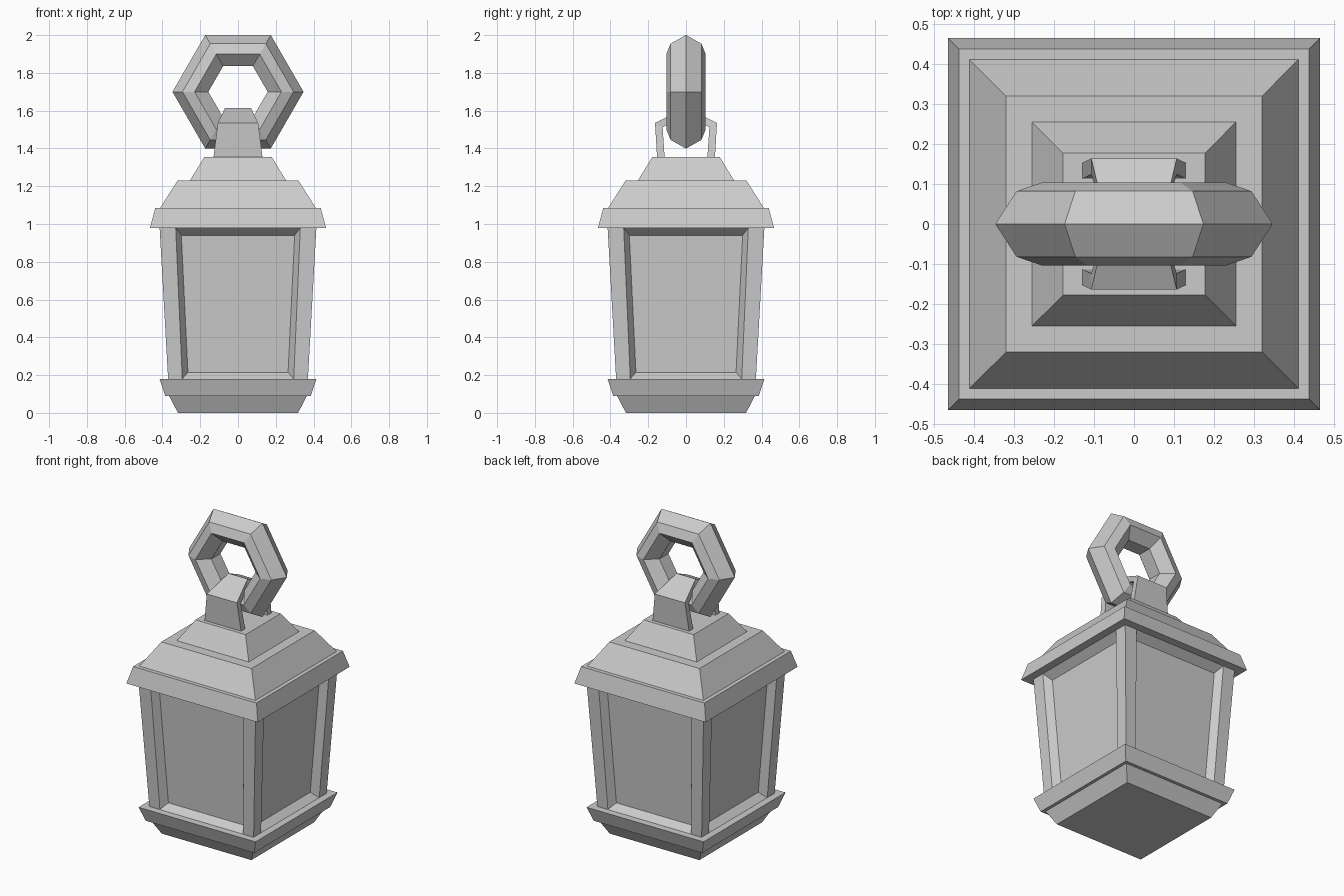
import bpy
from math import cos, sin, pi

if "Cube" in bpy.data.objects:
    bpy.data.objects.remove(bpy.data.objects["Cube"])


def make(name, verts, faces):
    me = bpy.data.meshes.new(name)
    me.from_pydata(verts, [], faces)
    ob = bpy.data.objects.new(name, me)
    bpy.context.collection.objects.link(ob)
    return ob


def square_stack(name, profile):
    """Square tower from (half width, z) pairs, bottom to top."""
    verts = [(sx * h, sy * h, z) for h, z in profile
             for sx, sy in ((-1, -1), (1, -1), (1, 1), (-1, 1))]
    faces = [(3, 2, 1, 0)]
    for k in range(0, 4 * (len(profile) - 1), 4):
        for i in range(4):
            j = (i + 1) % 4
            faces.append((k + i, k + j, k + j + 4, k + i + 4))
    n = len(verts)
    faces.append((n - 4, n - 3, n - 2, n - 1))
    return make(name, verts, faces)


# Stepped base and stepped roof
square_stack("base", [(0.318, 0), (0.365, 0.09), (0.385, 0.09), (0.415, 0.18)])
square_stack("roof", [(0.466, 0.98), (0.438, 1.085), (0.412, 1.085),
                      (0.32, 1.23), (0.255, 1.23), (0.178, 1.355)])

# Lantern body: one recessed wall turned to all four sides
wall = []
for x, y, z in ((0.37, 0.37, 0.18), (0.295, 0.37, 0.18), (0.265, 0.327, 0.215),
                (0.415, 0.415, 0.98), (0.33, 0.415, 0.98), (0.30, 0.368, 0.94)):
    wall += [(-x, -y, z), (x, -y, z)]
wall_faces = [(0, 2, 8, 6), (3, 1, 7, 9), (2, 4, 10, 8), (5, 3, 9, 11),
              (2, 3, 5, 4), (10, 11, 9, 8), (4, 5, 11, 10)]
verts, faces = [], []
for k in range(4):
    c, s = cos(k * pi / 2), sin(k * pi / 2)
    faces += [tuple(i + len(verts) for i in f) for f in wall_faces]
    verts += [(c * x - s * y, s * x + c * y, z) for x, y, z in wall]
make("lantern_body", verts, faces)

# Bent strap through the ring: (half width, y, z) outside and inside
half = [((0.13, 0.153, 1.35), (0.13, 0.113, 1.35)),
        ((0.107, 0.164, 1.535), (0.107, 0.124, 1.513)),
        ((0.068, 0.0, 1.615), (0.068, 0.0, 1.575))]
path = [[(w, -y, z) for w, y, z in pair] for pair in half] + half[-2::-1]
verts, faces = [], [(0, 1, 2, 3), (19, 18, 17, 16)]
for (wo, yo, zo), (wi, yi, zi) in path:
    verts += [(-wo, yo, zo), (wo, yo, zo), (wi, yi, zi), (-wi, yi, zi)]
for k in range(0, 16, 4):
    for i in range(4):
        j = (i + 1) % 4
        faces.append((k + j, k + i, k + i + 4, k + j + 4)[::-1])
make("ring_strap", verts, faces)

# Six-sided ring with a seven-sided cross-section (radius, y)
section = [(0.347, 0), (0.294, 0.082), (0.23, 0.104), (0.157, 0.046),
           (0.157, -0.046), (0.23, -0.104), (0.294, -0.082)]
n = len(section)
verts = [(r * cos(k * pi / 3), y, 1.70 + r * sin(k * pi / 3))
         for k in range(6) for r, y in section]
faces = []
for k in range(6):
    a, b = k * n, (k + 1) % 6 * n
    faces += [(a + i, a + (i + 1) % n, b + (i + 1) % n, b + i) for i in range(n)]
make("hanging_ring", verts, faces)

# Consistent outward normals on the closed parts
import bmesh
for ob in bpy.context.collection.objects:
    if ob.name != "lantern_body":
        bm = bmesh.new()
        bm.from_mesh(ob.data)
        bmesh.ops.recalc_face_normals(bm, faces=bm.faces)
        bm.to_mesh(ob.data)
        bm.free()
